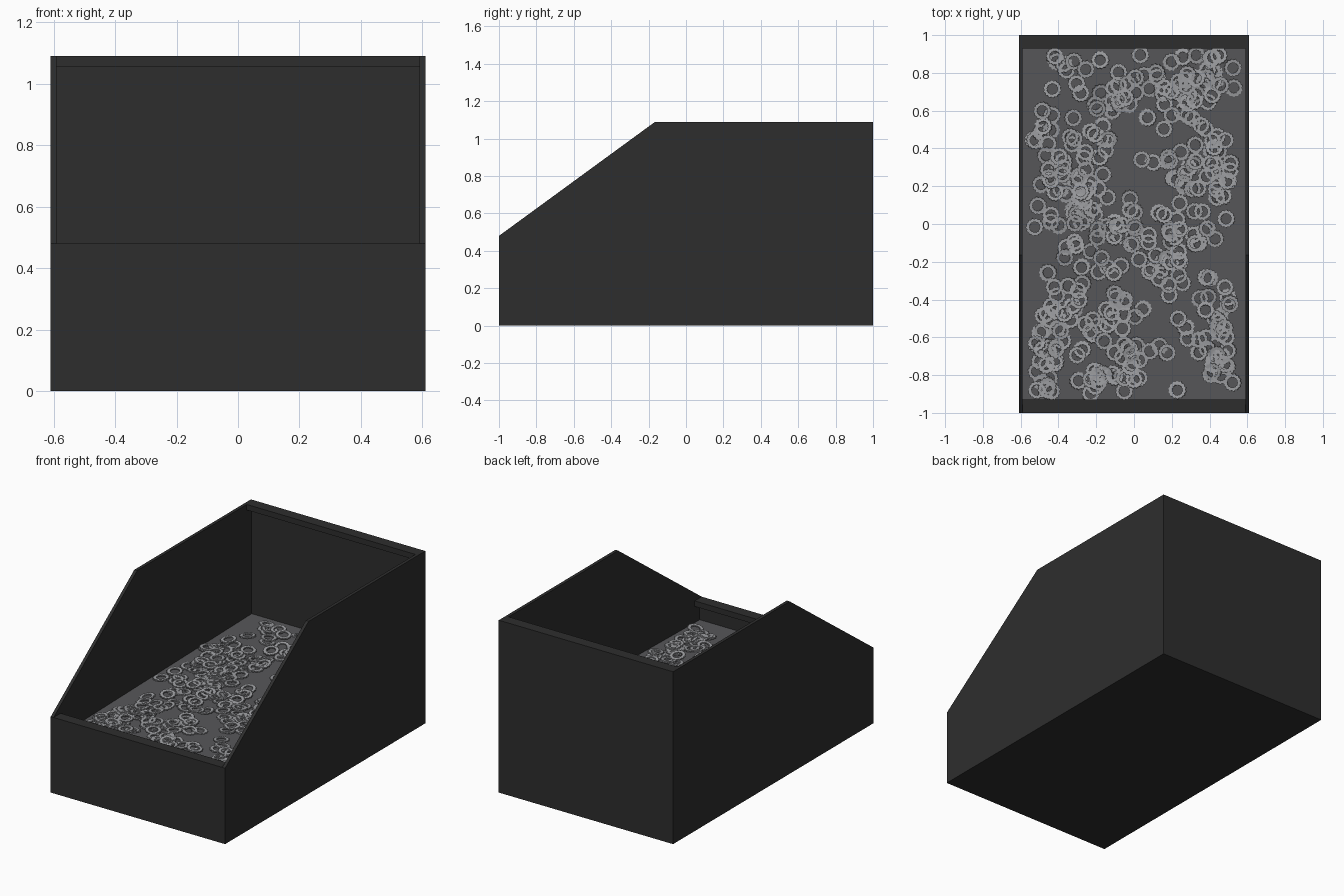
import bpy, bmesh, math, random
from mathutils import Matrix, Vector

cube = bpy.data.objects.get("Cube")
if cube:
    bpy.data.objects.remove(cube, do_unlink=True)

random.seed(7)
W, L, H, FRONT_H, SLOPE_Y = 0.61, 1.0, 1.09, 0.48, -0.165
T, LIP, LIP_H = 0.02, 0.07, 0.035


def material(name, rgb):
    m = bpy.data.materials.new(name)
    m.use_nodes = True
    m.diffuse_color = (*rgb, 1)
    m.node_tree.nodes["Principled BSDF"].inputs["Base Color"].default_value = (*rgb, 1)
    return m


black = material("black_plastic", (0.027, 0.027, 0.027))
dark_grey = material("dark_grey_fill", (0.095, 0.095, 0.1))
steel = material("steel_grey", (0.33, 0.335, 0.35))


def finish(name, bm, mat):
    bmesh.ops.recalc_face_normals(bm, faces=bm.faces)
    mesh = bpy.data.meshes.new(name)
    bm.to_mesh(mesh)
    bm.free()
    mesh.materials.append(mat)
    obj = bpy.data.objects.new(name, mesh)
    bpy.context.collection.objects.link(obj)
    return obj


def side_prism(name, profile, x0, x1, mat):
    """Extrude a (y, z) profile along x."""
    bm = bmesh.new()
    face = bm.faces.new([bm.verts.new((x0, y, z)) for y, z in profile])
    ext = bmesh.ops.extrude_face_region(bm, geom=[face])["geom"]
    verts = [v for v in ext if isinstance(v, bmesh.types.BMVert)]
    bmesh.ops.translate(bm, vec=(x1 - x0, 0, 0), verts=verts)
    return finish(name, bm, mat)


# Sloped side walls
side = [(-L, 0), (L, 0), (L, H), (SLOPE_Y, H), (-L, FRONT_H)]
for name, s in (("left_wall", 1), ("right_wall", -1)):
    side_prism(name, side, s * W, s * (W - T), black)

# Front and back walls, each with a lip turned inward
for name, s, top in (("front_wall", -1, FRONT_H), ("back_wall", 1, H)):
    wall = [(L, 0), (L, top), (L - LIP, top), (L - LIP, top - LIP_H),
            (L - T, top - LIP_H), (L - T, 0)]
    side_prism(name, [(s * y, z) for y, z in wall], T - W, W - T, black)

# Floor
side_prism("floor", [(T - L, 0), (L - T, 0), (L - T, T), (T - L, T)], T - W, W - T, black)


# Fill with a slight rise towards the back
def fill_z(y):
    return 0.361 + 0.019 * y


side_prism("fill", [(T - L, T), (L - T, T), (L - T, fill_z(L)), (T - L, fill_z(-L))],
           T - W, W - T, dark_grey)

# Scattered toothed washers
TEETH, THICK = 14, 0.008


def add_washer(bm, matrix):
    rows = []
    for outer, z in ((True, 0), (True, THICK), (False, THICK), (False, 0)):
        row = []
        for i in range(2 * TEETH):
            r = (0.049 if i % 2 else 0.043) if outer else (0.029 if i % 2 else 0.026)
            a = math.pi * i / TEETH
            row.append(bm.verts.new(matrix @ Vector((r * math.cos(a), r * math.sin(a), z))))
        rows.append(row)
    for k in range(4):
        a, b = rows[k], rows[(k + 1) % 4]
        for i in range(2 * TEETH):
            j = (i + 1) % (2 * TEETH)
            bm.faces.new((a[i], a[j], b[j], b[i]))


heaps = [(-.3, .4), (-.12, .65), (.27, .68), (.28, .4), (.28, .2), (-.38, .12), (-.1, -.05),
         (.15, -.12), (.3, -.2), (-.4, -.45), (-.15, -.55), (-.1, -.75), (-.45, -.75),
         (.42, -.65), (.48, -.5), (.45, .78), (-.28, .05)]
gaps = [(.12, -.52, .1), (0, .45, .1), (.45, -.2, .1), (-.2, -.38, .07), (.05, .2, .08),
        (.15, -.8, .09), (-.5, -.12, .1)]

bm = bmesh.new()
count = 0
while count < 370:
    if random.random() < 0.6:
        hx, hy = random.choice(heaps)
        x, y = random.gauss(hx, 0.085), random.gauss(hy, 0.085)
    else:
        x, y = random.uniform(-.53, .53), random.uniform(-.9, .9)
    if abs(x) > 0.535 or abs(y) > 0.9:
        continue
    if any(math.hypot(x - gx, y - gy) < r for gx, gy, r in gaps):
        continue
    spot = Matrix.Translation((x, y, fill_z(y) + random.uniform(0.001, 0.018)))
    tilt = Matrix.Rotation(random.gauss(0, 0.1), 4, 'X') @ Matrix.Rotation(random.gauss(0, 0.1), 4, 'Y')
    add_washer(bm, spot @ tilt @ Matrix.Rotation(random.uniform(0, 6), 4, 'Z'))
    count += 1
finish("washers", bm, steel)
